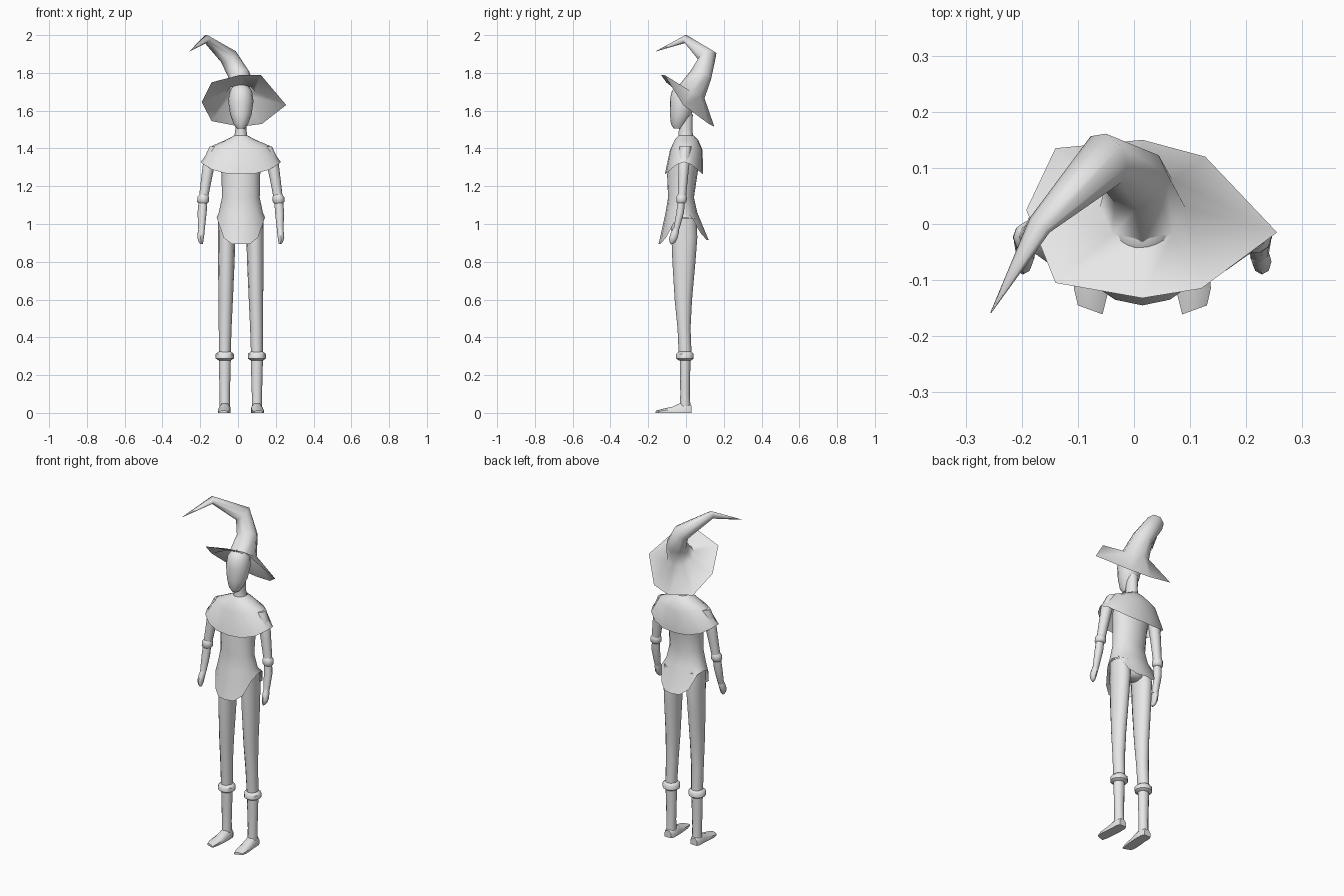
import bpy, bmesh, math
from mathutils import Vector

CX = 0.015  # body centre line

grey = bpy.data.materials.new("plain grey")
grey.diffuse_color = (0.8, 0.8, 0.8, 1)


def loft(name, rings, cap_start=True, cap_end=True, angle=50):
    """Skin a list of equally long point rings into one smooth object."""
    bm = bmesh.new()
    loops = [[bm.verts.new(p) for p in ring] for ring in rings]
    n = len(loops[0])
    for a, b in zip(loops, loops[1:]):
        for i in range(n):
            j = (i + 1) % n
            bm.faces.new((a[i], a[j], b[j], b[i]))
    if cap_start:
        bm.faces.new(loops[0][::-1])
    if cap_end:
        bm.faces.new(loops[-1])
    bmesh.ops.recalc_face_normals(bm, faces=bm.faces)
    mesh = bpy.data.meshes.new(name)
    bm.to_mesh(mesh)
    bm.free()
    mesh.materials.append(grey)
    obj = bpy.data.objects.new(name, mesh)
    bpy.context.collection.objects.link(obj)
    bpy.ops.object.select_all(action='DESELECT')
    obj.select_set(True)
    bpy.context.view_layer.objects.active = obj
    bpy.ops.object.shade_smooth_by_angle(angle=math.radians(angle))
    return obj


def oval(x, z, rx, front, back, n=12):
    """Ring around z; z may be a function of (cos, sin) for shaped hems."""
    cy, ry = (front + back) / 2, (back - front) / 2
    pts = []
    for i in range(n):
        c, s = math.cos(2 * math.pi * i / n), math.sin(2 * math.pi * i / n)
        pts.append((x + rx * c, cy + ry * s, z(c, s) if callable(z) else z))
    return pts


def body(name, rows, n=16, **kw):
    return loft(name, [oval(CX, *r, n=n) for r in rows], **kw)


# head and neck
body("head", [(1.505, .02, -.066, -.02), (1.53, .038, -.08, .0),
              (1.58, .057, -.085, .03), (1.65, .067, -.086, .05),
              (1.70, .06, -.077, .05), (1.73, .042, -.055, .035),
              (1.742, .018, -.03, .015)])
body("neck", [(1.42, .05, -.045, .045), (1.46, .035, -.04, .038),
              (1.50, .029, -.038, .034), (1.58, .032, -.035, .036)])


# tunic with side slits at the hem
def tunic_hem(c, s):
    return .895 + .14 * max(0, (abs(c) - .62) / .38) + (.02 if s > .1 else 0)


body("tunic", [(1.42, .11, -.055, .06), (1.32, .112, -.09, .07),
               (1.26, .102, -.1, .06), (1.14, .1, -.095, .042),
               (1.06, .117, -.108, .06), (tunic_hem, .128, -.145, .12)],
     cap_end=False)

# shoulder cape, its hem raised over the arms
body("shoulder_cape", [(1.468, .036, -.04, .042), (1.445, .08, -.06, .065),
                       (lambda c, s: 1.39 + .025 * abs(c), .15, -.085, .088),
                       (lambda c, s: 1.265 + .063 * abs(c) ** 3, .212, -.112, .09)],
     cap_start=False, cap_end=False)

# hips under the tunic
body("hips", [(1.12, .09, -.08, .035), (1.02, .105, -.08, .055),
              (.96, .07, -.05, .045), (.945, .03, -.02, .03)])

for side, s in (("left", 1), ("right", -1)):
    def limb(name, rows, n=10):
        return loft(f"{side}_{name}",
                    [oval(CX + s * d, z, rx, f, b, n) for d, z, rx, f, b in rows])

    # trouser leg, knee-boot cuff and boot shaft
    limb("leg", [(.07, 1.03, .05, -.08, .055), (.075, .93, .046, -.077, .06),
                 (.077, .8, .044, -.072, .05), (.08, .6, .038, -.06, .032),
                 (.083, .45, .034, -.045, .024), (.085, .3, .031, -.038, .03)], 12)
    limb("boot_cuff", [(.085, .278, .033, -.038, .028), (.085, .288, .048, -.052, .041),
                       (.085, .312, .048, -.052, .041), (.085, .324, .033, -.038, .03)], 12)
    limb("boot_shaft", [(.085, .29, .032, -.033, .024), (.085, .2, .03, -.032, .022),
                        (.085, .1, .027, -.03, .02), (.085, .03, .027, -.034, .024)], 12)

    # flat-soled foot, lofted from heel to toe
    foot = []
    for d, y, w, h, skew in ((.085, .028, .021, .04, 0), (.085, .01, .029, .05, 0),
                             (.085, -.035, .03, .05, 0), (.088, -.07, .031, .033, 0),
                             (.092, -.12, .03, .022, .005), (.093, -.153, .022, .012, .008)):
        foot.append([(CX + s * (d + w * k), y + skew * k, h * t) for k, t in
                     ((-1, 0), (1, 0), (1, .6), (.5, 1), (-.5, 1), (-1, .6))])
    loft(f"{side}_foot", foot)

    # arm, elbow cuff, forearm and hand
    limb("upper_arm", [(.135, 1.41, .03, -.035, .03), (.165, 1.34, .033, -.042, .022),
                       (.18, 1.25, .029, -.042, .012), (.199, 1.13, .024, -.045, .0)])
    limb("elbow_cuff", [(.2, 1.108, .022, -.045, -.005), (.2, 1.118, .031, -.053, .005),
                        (.199, 1.143, .031, -.053, .006), (.198, 1.155, .022, -.045, .0)])
    limb("forearm", [(.2, 1.13, .023, -.045, -.004), (.205, 1.06, .024, -.052, -.01),
                     (.208, .98, .018, -.066, -.032), (.208, .96, .016, -.07, -.04)])
    limb("hand", [(.208, .98, .015, -.066, -.038), (.21, .955, .018, -.08, -.038),
                  (.213, .925, .017, -.09, -.045), (.211, .905, .012, -.088, -.055),
                  (.208, .893, .006, -.082, -.068)], 8)

# hat: crown rings follow a bent path, brim is an eight-sided sheet
path = [Vector(p) for p in ((.015, .03, 1.70), (.005, .08, 1.79), (-.05, .115, 1.885),
                            (-.168, -.002, 1.98), (-.255, -.158, 1.915))]
radii = (.076, .058, .05, .022, .001)
crown = []
for i, (p, r) in enumerate(zip(path, radii)):
    if i == 0:
        t = Vector((0, .45, .9))
    else:
        t = path[min(i + 1, len(path) - 1)] - path[i - 1]
    t.normalize()
    u = Vector((1, 0, 0))
    u = (u - t * u.dot(t)).normalized()
    v = t.cross(u)
    crown.append([p + r * (u * math.cos(k * math.pi / 4) + v * math.sin(k * math.pi / 4))
                  for k in range(8)])
brim = [(.255, -.015, 1.63), (.127, .12, 1.53), (.015, .15, 1.515), (-.14, .135, 1.545),
        (-.192, .025, 1.645), (-.14, -.105, 1.75), (.015, -.132, 1.79), (.12, -.115, 1.79)]
loft("pointed_hat", [brim] + crown, cap_start=False, angle=70)
